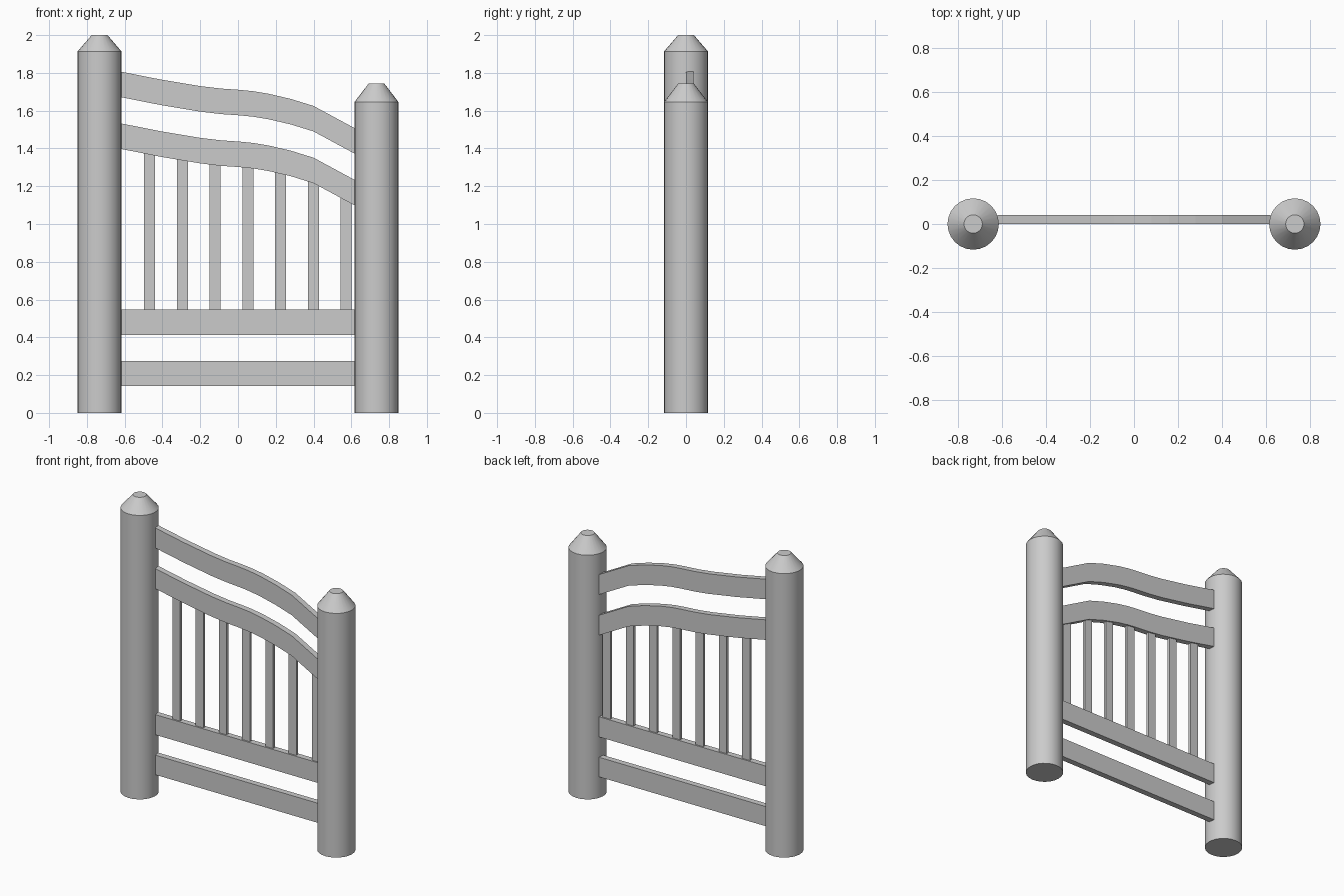
import bpy, bmesh, math

if "Cube" in bpy.data.objects:
    bpy.data.objects.remove(bpy.data.objects["Cube"])

TOP = [(-0.622, 1.807), (-0.41, 1.765), (-0.2, 1.73), (-0.09, 1.717), (0.01, 1.71),
       (0.08, 1.703), (0.16, 1.69), (0.28, 1.662), (0.4, 1.625), (0.622, 1.505)]
RAIL_H = 0.135


def make(name, bm, smooth=False):
    bmesh.ops.recalc_face_normals(bm, faces=bm.faces[:])
    me = bpy.data.meshes.new(name)
    bm.to_mesh(me)
    bm.free()
    ob = bpy.data.objects.new(name, me)
    bpy.context.collection.objects.link(ob)
    if smooth:
        bpy.context.view_layer.objects.active = ob
        ob.select_set(True)
        bpy.ops.object.shade_smooth_by_angle(angle=math.radians(30))
        ob.select_set(False)


def lathe(name, x, profile, sides=24):
    bm = bmesh.new()
    rings = []
    for r, z in profile:
        rings.append([bm.verts.new((x + r * math.cos(2 * math.pi * i / sides),
                                    r * math.sin(2 * math.pi * i / sides), z))
                      for i in range(sides)])
    for a, b in zip(rings, rings[1:]):
        for i in range(sides):
            j = (i + 1) % sides
            bm.faces.new((a[i], a[j], b[j], b[i]))
    bm.faces.new(rings[0])
    bm.faces.new(rings[-1])
    make(name, bm, True)


def strip(name, lower, upper, y0, y1):
    """Board whose front outline runs between a lower and an upper line."""
    bm = bmesh.new()
    secs = [[bm.verts.new(c) for c in ((a[0], y0, a[1]), (a[0], y1, a[1]),
                                       (b[0], y1, b[1]), (b[0], y0, b[1]))]
            for a, b in zip(lower, upper)]
    for s, t in zip(secs, secs[1:]):
        for i in range(4):
            j = (i + 1) % 4
            bm.faces.new((s[i], s[j], t[j], t[i]))
    bm.faces.new(secs[0])
    bm.faces.new(secs[-1])
    make(name, bm)


def top_z(x):
    for (x0, z0), (x1, z1) in zip(TOP, TOP[1:]):
        if x0 <= x <= x1:
            return z0 + (z1 - z0) * (x - x0) / (x1 - x0)


# round posts with tapered caps
for name, x, shoulder, top in (("tall_post", -0.733, 1.913, 2.0),
                               ("short_post", 0.733, 1.645, 1.743)):
    lathe(name, x, [(0.117, 0), (0.117, shoulder), (0.042, top)])

# curved upper rails
for name, drop in (("top_rail", 0), ("second_rail", 0.274)):
    strip(name, [(x, z - drop - RAIL_H) for x, z in TOP],
          [(x, z - drop) for x, z in TOP], 0, 0.04)

# straight lower rails
for name, z0, z1 in (("bottom_rail", 0.143, 0.275), ("lower_rail", 0.412, 0.548)):
    strip(name, [(-0.622, z0), (0.622, z0)], [(-0.622, z1), (0.622, z1)], 0, 0.04)

# balusters between lower rail and second rail
for i in range(7):
    x = -0.468 + i * 0.1733
    xs = (x - 0.029, x + 0.029)
    strip(f"baluster_{i + 1}", [(v, 0.54) for v in xs],
          [(v, top_z(v) - 0.274 - RAIL_H + 0.01) for v in xs], 0.01, 0.03)
